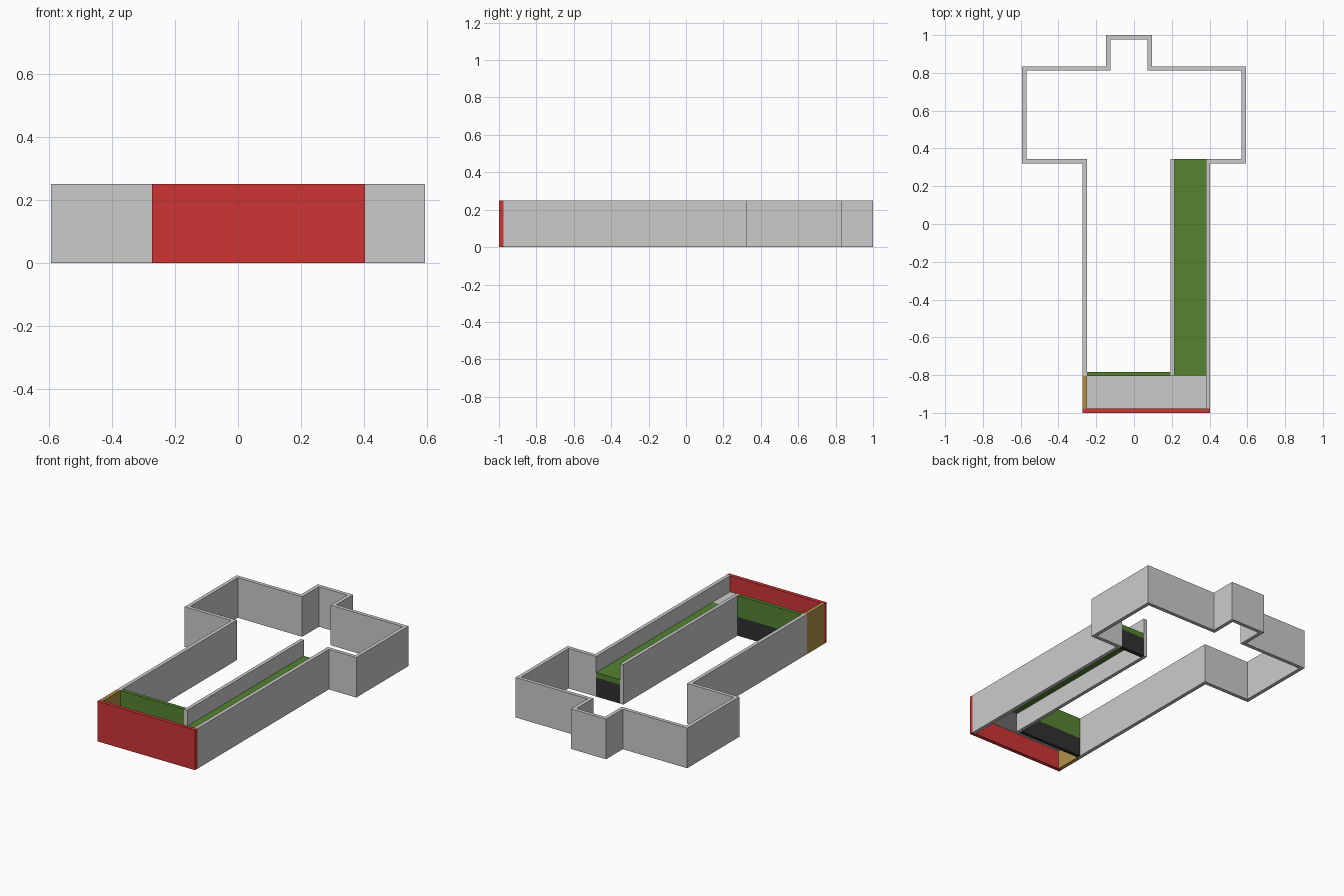
import bpy, bmesh
from mathutils import Vector

if "Cube" in bpy.data.objects:
    bpy.data.objects.remove(bpy.data.objects["Cube"])

H = 0.25           # wall height
T = 0.023          # wall thickness
STEP = 0.118       # underside of raised floors
DECK = 0.15        # top of raised floors


def material(name, rgb):
    m = bpy.data.materials.new(name)
    m.diffuse_color = (*rgb, 1)
    m.use_nodes = True
    m.node_tree.nodes["Principled BSDF"].inputs["Base Color"].default_value = m.diffuse_color
    return m


RED = material("red", (0.62, 0.035, 0.035))
GREEN = material("green", (0.09, 0.23, 0.03))
OCHRE = material("ochre", (0.45, 0.28, 0.06))
DARK = material("dark", (0.03, 0.03, 0.03))


def finish(name, bm, mat=None):
    bmesh.ops.recalc_face_normals(bm, faces=bm.faces)
    me = bpy.data.meshes.new(name)
    bm.to_mesh(me)
    bm.free()
    ob = bpy.data.objects.new(name, me)
    bpy.context.collection.objects.link(ob)
    if mat:
        me.materials.append(mat)
    return ob


def box(name, x, y, z, mat=None):
    bm = bmesh.new()
    bmesh.ops.create_cube(bm, size=1)
    for v in bm.verts:
        v.co = [r[0] if c < 0 else r[1] for c, r in zip(v.co, (x, y, z))]
    return finish(name, bm, mat)


def wall_run(name, outer):
    """Mitred wall along a clockwise open path; thickness goes inward."""
    pts = [Vector(p) for p in outer]
    normals = []
    for a, b in zip(pts, pts[1:]):
        d = (b - a).normalized()
        normals.append(Vector((d.y, -d.x)))
    bm = bmesh.new()
    rings = []
    for i, p in enumerate(pts):
        sides = normals[max(i - 1, 0):i + 1]
        off = sides[0] + sides[1] if len(sides) == 2 and 0 < i < len(pts) - 1 else sides[0]
        q = p + off * T
        rings.append([bm.verts.new(c) for c in
                      ((p.x, p.y, 0), (p.x, p.y, H), (q.x, q.y, H), (q.x, q.y, 0))])
    for a, b in zip(rings, rings[1:]):
        for k in range(4):
            n = (k + 1) % 4
            bm.faces.new((a[k], a[n], b[n], b[k]))
    bm.faces.new(rings[0])
    bm.faces.new(rings[-1])
    return finish(name, bm)


# Key plan lines
LX, RX = -0.272, 0.403           # corridor outer faces
FY = -1 + T                      # inside of front wall
CY = -0.806                      # front of cross wall
WX, Y0, Y1 = 0.593, 0.321, 0.835  # wide room
IX0, IX1 = 0.192, 0.214          # inner partition

# Perimeter wall
wall_run("perimeter_wall", [
    (LX, CY), (LX, Y0), (-WX, Y0), (-WX, Y1), (-0.148, Y1), (-0.148, 1),
    (0.095, 1), (0.095, Y1), (WX, Y1), (WX, Y0), (RX, Y0), (RX, FY)])

# Front wall and side doorway panel
box("front_wall", (LX, RX), (-1, FY), (0, H), RED)
box("side_panel", (LX, LX + T), (FY, CY), (0, H), OCHRE)

# Partition between the hall and the side passage
box("partition_wall", (IX0, IX1), (CY, Y0 + T), (0, H))

# Cross wall: dark base with green upper part
box("cross_wall_base", (LX + T, IX0), (CY, CY + T), (0, STEP), DARK)
box("cross_wall_upper", (LX + T, IX0), (CY, CY + T), (STEP, H), GREEN)

# Raised floors and the dark riser at the passage end
box("landing_floor", (LX + T, RX - T), (FY, CY), (STEP, DECK))
box("passage_floor", (IX1, RX - T), (CY, Y0 + T), (STEP, DECK), GREEN)
box("passage_riser", (IX1, RX - T), (Y0, Y0 + T), (0, STEP), DARK)
